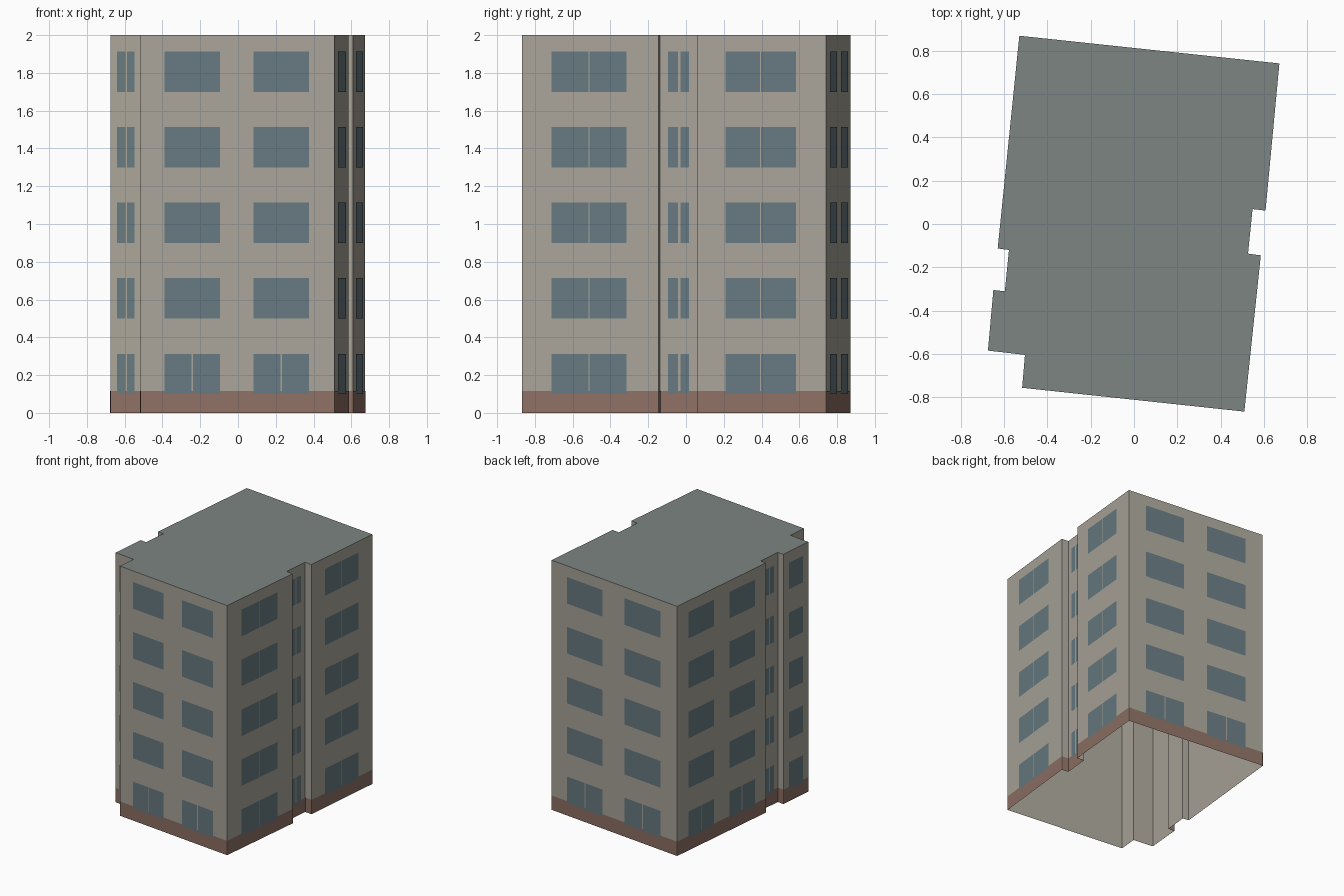
import bpy
from mathutils import Vector

if "Cube" in bpy.data.objects:
    bpy.data.objects.remove(bpy.data.objects["Cube"])

HEIGHT, BASE = 2.0, 0.115
FLOORS, SILL, STOREY, WIN_H = 5, 0.10, 0.40, 0.213

# footprint, clockwise from the back left corner
PLAN = [(-0.53, 0.87), (0.672, 0.742), (0.608, 0.062), (0.548, 0.069),
        (0.527, -0.137), (0.586, -0.145), (0.51, -0.867), (-0.517, -0.757),
        (-0.504, -0.605), (-0.675, -0.585), (-0.65, -0.305), (-0.597, -0.311),
        (-0.578, -0.12), (-0.63, -0.113)]

# window columns per wall: fractions along the wall, in footprint order
WIDE = [(0.13, 0.417), (0.59, 0.875)]
PAIR = [(0.236, 0.505), (0.514, 0.785)]
SLIM = [(0.25, 0.48), (0.54, 0.79)]
BACK, FRONT = 0, 6
COLUMNS = {BACK: WIDE, 1: PAIR, 3: SLIM, 5: PAIR, FRONT: WIDE,
           8: SLIM, 9: PAIR, 11: SLIM, 13: WIDE}


def material(name, rgb):
    m = bpy.data.materials.new(name)
    m.diffuse_color = (*rgb, 1)
    m.use_nodes = True
    m.node_tree.nodes["Principled BSDF"].inputs["Base Color"].default_value = m.diffuse_color
    return m


def build(name, faces, mat):
    """Make one object from a list of polygons."""
    verts, polys = [], []
    for f in faces:
        polys.append(range(len(verts), len(verts) + len(f)))
        verts += f
    me = bpy.data.meshes.new(name)
    me.from_pydata([tuple(v) for v in verts], [], [list(p) for p in polys])
    me.materials.append(mat)
    ob = bpy.data.objects.new(name, me)
    bpy.context.collection.objects.link(ob)
    return ob


def panel(i, a, b, z0, z1, out=0.0):
    """Rectangle on wall i between fractions a and b, pushed outward."""
    p, q = Vector(PLAN[i]), Vector(PLAN[(i + 1) % len(PLAN)])
    d = q - p
    n = Vector((-d.y, d.x)).normalized() * out
    s, e = p + d * a + n, p + d * b + n
    return [(e.x, e.y, z0), (s.x, s.y, z0), (s.x, s.y, z1), (e.x, e.y, z1)]


walls = range(len(PLAN))

# outer walls, open underneath
build("walls", [panel(i, 0, 1, 0, HEIGHT) for i in walls],
      material("plaster", (0.40, 0.375, 0.32)))

# flat roof
build("roof", [[(x, y, HEIGHT) for x, y in reversed(PLAN)]],
      material("roofing", (0.20, 0.235, 0.22)))

# brick plinth around the foot
build("plinth", [panel(i, 0, 1, 0, BASE, 0.002) for i in walls],
      material("brick", (0.27, 0.165, 0.13)))

# windows on every storey; wide ones are split on the ground floor
panes = []
for i, columns in COLUMNS.items():
    for floor in range(FLOORS):
        z = SILL + floor * STOREY
        for a, b in columns:
            parts = [(a, b)]
            if floor == 0 and columns is WIDE:
                m = (a + b) / 2
                parts = [(a, m - 0.004), (m + 0.004, b)]
            panes += [panel(i, s, e, z, z + WIN_H, 0.004) for s, e in parts]
build("windows", panes, material("glass", (0.135, 0.195, 0.22)))
